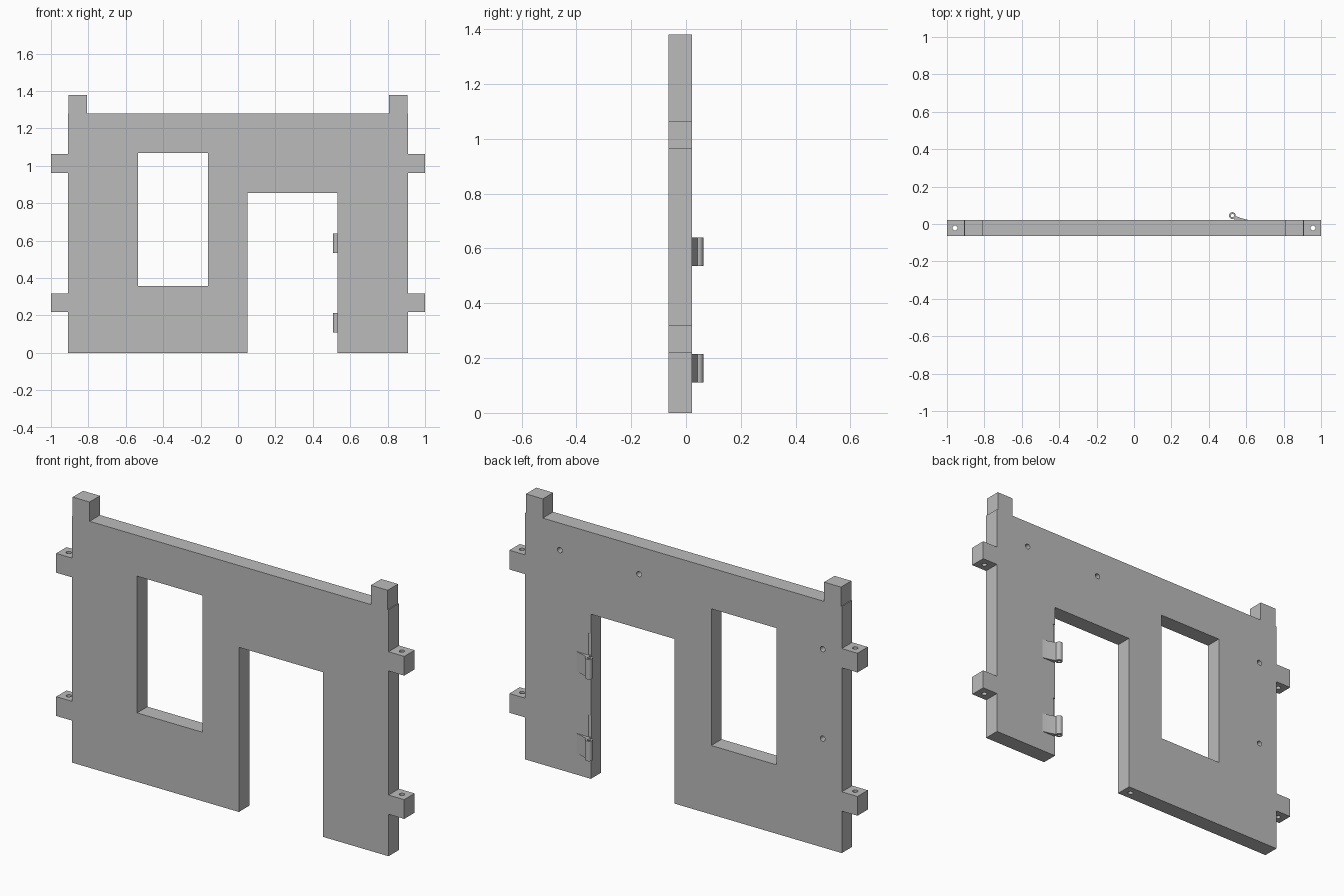
import bpy, bmesh, math
from mathutils import Matrix, Vector

old = bpy.data.objects.get("Cube")
if old:
    bpy.data.objects.remove(old, do_unlink=True)

BACK, FRONT = 0.021, -0.064
MID = (BACK + FRONT) / 2

# One grey for everything
grey = bpy.data.materials.new("plain grey")
grey.use_nodes = True
colour = (0.5, 0.5, 0.5, 1)
grey.diffuse_color = colour
grey.node_tree.nodes["Principled BSDF"].inputs["Base Color"].default_value = colour


def finish(name, bm):
    bmesh.ops.recalc_face_normals(bm, faces=bm.faces)
    mesh = bpy.data.meshes.new(name)
    bm.to_mesh(mesh)
    bm.free()
    mesh.materials.append(grey)
    obj = bpy.data.objects.new(name, mesh)
    bpy.context.collection.objects.link(obj)
    return obj


def prism(name, points, offset):
    """Close a ring of 3D points and extrude it along the offset."""
    bm = bmesh.new()
    face = bm.faces.new([bm.verts.new(p) for p in points])
    ext = bmesh.ops.extrude_face_region(bm, geom=[face], use_keep_orig=True)
    moved = [g for g in ext["geom"] if isinstance(g, bmesh.types.BMVert)]
    bmesh.ops.translate(bm, verts=moved, vec=Vector(offset))
    return finish(name, bm)


def add_box(bm, x0, x1, y0, y1, z0, z1):
    m = Matrix.Translation(((x0 + x1) / 2, (y0 + y1) / 2, (z0 + z1) / 2))
    m = m @ Matrix.Diagonal((x1 - x0, y1 - y0, z1 - z0, 1))
    bmesh.ops.create_cube(bm, size=1, matrix=m)


def add_rod(bm, centre, radius, depth, axis="Z", sides=20):
    m = Matrix.Translation(centre)
    if axis == "Y":
        m = m @ Matrix.Rotation(math.pi / 2, 4, "X")
    bmesh.ops.create_cone(bm, cap_ends=True, segments=sides, radius1=radius,
                          radius2=radius, depth=depth, matrix=m)


def carve(obj, bm):
    """Subtract the cutter geometry, then discard the cutter."""
    cutter = finish("cutter", bm)
    cutter.hide_render = True
    mod = obj.modifiers.new("carve", "BOOLEAN")
    mod.operation = "DIFFERENCE"
    mod.solver = "EXACT"
    mod.object = cutter
    select(obj)
    bpy.ops.object.modifier_apply(modifier=mod.name)
    bpy.data.objects.remove(cutter, do_unlink=True)


def select(obj):
    bpy.ops.object.select_all(action="DESELECT")
    obj.select_set(True)
    bpy.context.view_layer.objects.active = obj


# Wall outline: half profile with side tabs and corner post, mirrored
half = [(0.91, 0)]
for low, high in ((0.218, 0.318), (0.962, 1.062)):
    half += [(0.91, low), (1, low), (1, high), (0.91, high)]
half += [(0.91, 1.28), (0.905, 1.28), (0.905, 1.38), (0.808, 1.38), (0.808, 1.28)]
outline = half + [(-x, z) for x, z in reversed(half)]
wall = prism("wall_panel", [(x, FRONT, z) for x, z in outline],
             (0, BACK - FRONT, 0))

# Hinge positions
PIN = Vector((0.526, 0.045))
RADIUS = 0.018
HINGE_LOW, HINGE_HEIGHT = (0.11, 0.535), 0.104

# Doorway and window
cut = bmesh.new()
add_box(cut, 0.05, 0.532, -0.2, 0.2, -0.2, 0.855)
add_box(cut, -0.535, -0.16, -0.2, 0.2, 0.358, 1.068)
carve(wall, cut)

# Tab pin holes, blind holes in the back, one in the underside, hinge clearance
cut = bmesh.new()
for x in (-0.957, 0.957):
    add_rod(cut, (x, MID, 0.7), 0.013, 2)
for x, z in ((0.71, 1.14), (0.255, 1.137), (-0.8, 1.03), (-0.8, 0.565)):
    add_rod(cut, (x, BACK, z), 0.014, 0.08, "Y")
add_rod(cut, (0.005, MID, 0), 0.013, 0.16)
for z in HINGE_LOW:
    add_rod(cut, (PIN.x, PIN.y, z + 1.55 * HINGE_HEIGHT), 0.031, 1.1 * HINGE_HEIGHT)
carve(wall, cut)

# Hinge knuckles, each with a leaf tapering into the back of the wall
arc = [math.radians(a) for a in range(-10, 301, 10)]
profile = [(PIN.x + RADIUS * math.cos(a), PIN.y + RADIUS * math.sin(a)) for a in arc]
profile += [(0.54, 0.015), (0.615, 0.015), (0.615, 0.021), (0.575, 0.031)]
for name, z in zip(("lower_hinge", "upper_hinge"), HINGE_LOW):
    hinge = prism(name, [(x, y, z) for x, y in profile], (0, 0, HINGE_HEIGHT))
    cut = bmesh.new()
    add_rod(cut, (PIN.x, PIN.y, z), 0.009, 1)
    carve(hinge, cut)
    select(hinge)
    bpy.ops.object.shade_smooth_by_angle(angle=math.radians(35))

select(wall)
bpy.ops.object.shade_smooth_by_angle(angle=math.radians(30))
